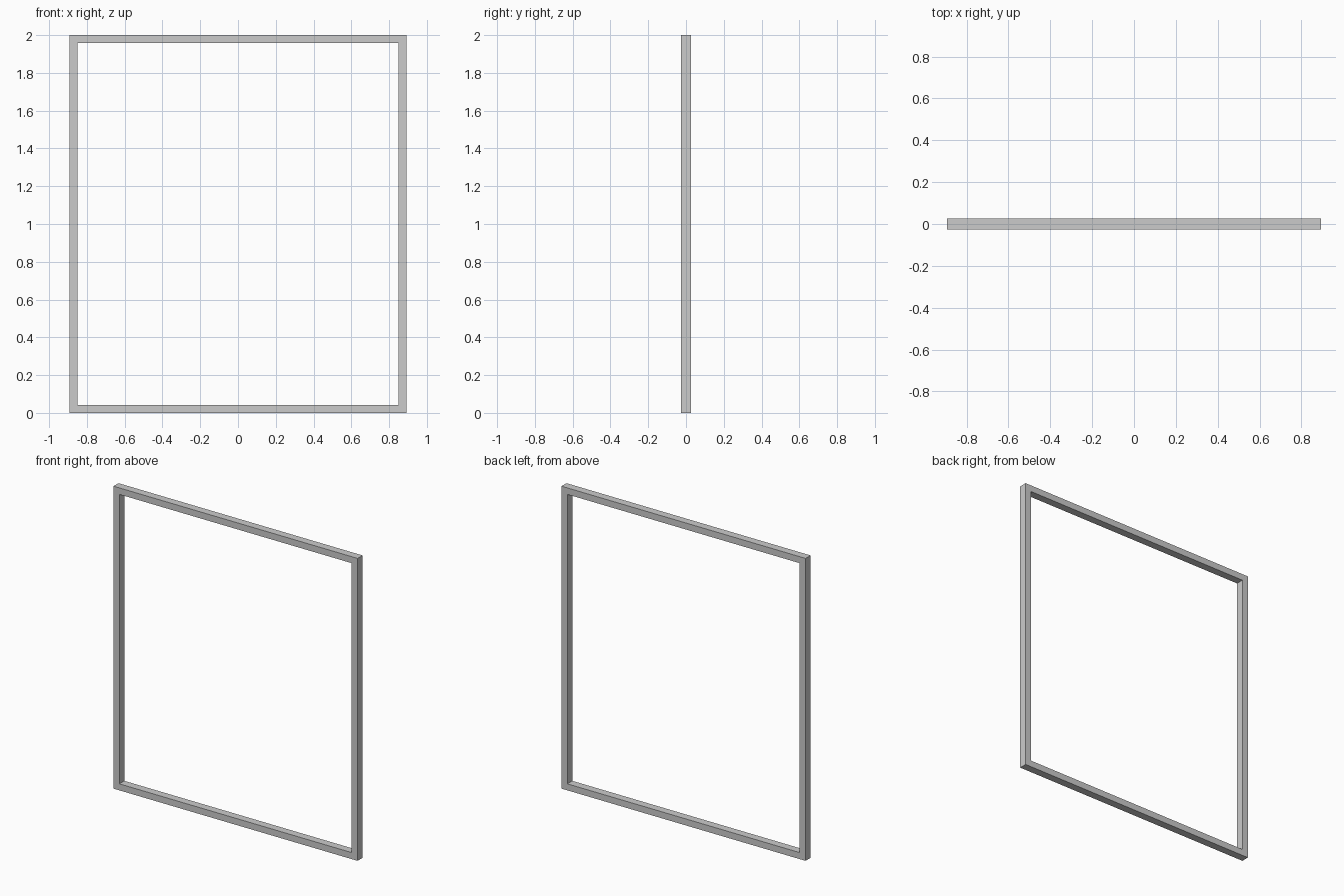
import bpy, bmesh

if "Cube" in bpy.data.objects:
    bpy.data.objects.remove(bpy.data.objects["Cube"])

HALF_W, HEIGHT, BAR, DEPTH = 0.893, 2.0, 0.043, 0.052


def ring(bm, inset):
    """Rectangular loop on the front plane, inset from the outer edge."""
    x, lo, hi = HALF_W - inset, inset, HEIGHT - inset
    return [bm.verts.new((px, -DEPTH / 2, pz))
            for px, pz in ((-x, lo), (x, lo), (x, hi), (-x, hi))]


# Front face of the frame: four mitred bars between the outer and inner loops
bm = bmesh.new()
outer, inner = ring(bm, 0), ring(bm, BAR)
for i in range(4):
    j = (i + 1) % 4
    bm.faces.new((outer[i], outer[j], inner[j], inner[i]))

# Extrude to full depth, keeping the front faces to close the solid
front = bm.faces[:]
result = bmesh.ops.extrude_face_region(bm, geom=front, use_keep_orig=True)
moved = [g for g in result["geom"] if isinstance(g, bmesh.types.BMVert)]
bmesh.ops.translate(bm, verts=moved, vec=(0, DEPTH, 0))
bmesh.ops.recalc_face_normals(bm, faces=bm.faces[:])

mesh = bpy.data.meshes.new("rectangular_frame")
bm.to_mesh(mesh)
bm.free()
bpy.context.collection.objects.link(bpy.data.objects.new("rectangular_frame", mesh))
